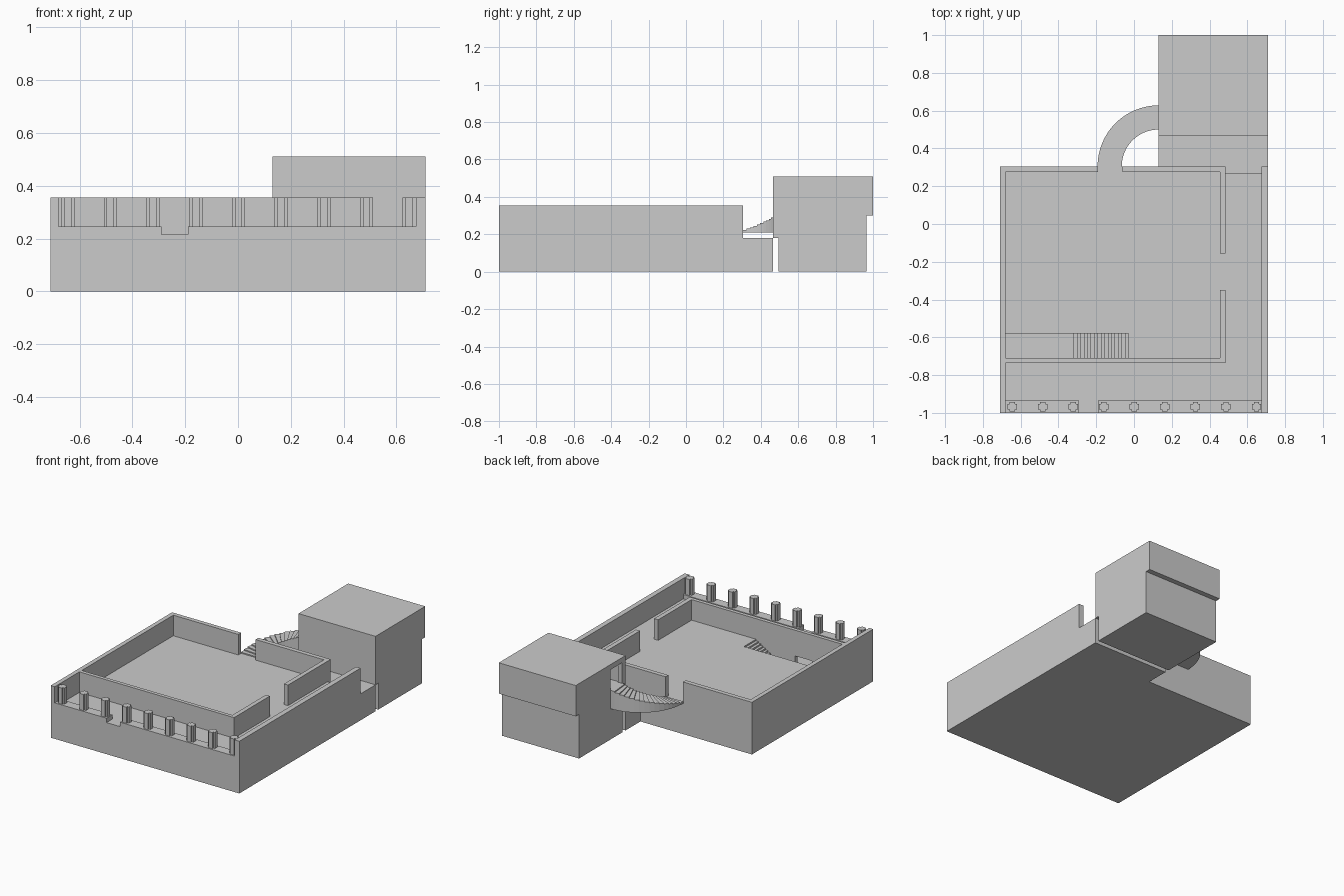
import bpy, bmesh, math

if "Cube" in bpy.data.objects:
    bpy.data.objects.remove(bpy.data.objects["Cube"])

FLOOR, TOP = 0.215, 0.355


def prism(name, pts, depth, axis='z', start=0.0):
    """Extrude a closed outline along z, or a (y, z) outline along x."""
    bm = bmesh.new()
    if axis == 'z':
        co, vec = [(a, b, start) for a, b in pts], (0, 0, depth)
    else:
        co, vec = [(start, a, b) for a, b in pts], (depth, 0, 0)
    face = bm.faces.new([bm.verts.new(c) for c in co])
    ext = bmesh.ops.extrude_face_region(bm, geom=[face])
    verts = [v for v in ext['geom'] if isinstance(v, bmesh.types.BMVert)]
    bmesh.ops.translate(bm, verts=verts, vec=vec)
    bmesh.ops.recalc_face_normals(bm, faces=bm.faces)
    me = bpy.data.meshes.new(name)
    bm.to_mesh(me)
    bm.free()
    ob = bpy.data.objects.new(name, me)
    bpy.context.collection.objects.link(ob)
    return ob


def box(name, x0, x1, y0, y1, z0, z1):
    return prism(name, [(x0, y0), (x1, y0), (x1, y1), (x0, y1)], z1 - z0, start=z0)


def cut(target, *dims):
    cutter = box(target.name + "_cutter", *dims)
    cutter.hide_render = True
    cutter.hide_viewport = True
    cutter.display_type = 'WIRE'
    mod = target.modifiers.new("cut", 'BOOLEAN')
    mod.operation, mod.solver, mod.object = 'DIFFERENCE', 'EXACT', cutter


# Lower storey with stairwell, basement front room and its doorway
base = box("lower_storey", -0.71, 0.71, -1, 0.305, 0, FLOOR)
cut(base, -0.68, -0.03, -0.71, -0.58, 0.035, 0.3)
cut(base, -0.68, 0.675, -0.97, -0.735, 0.035, 0.18)
cut(base, -0.45, -0.325, -0.75, -0.70, 0.035, 0.18)
cut(base, 0.485, 0.675, 0.27, 0.35, 0.18, 0.3)
box("rear_platform", 0.13, 0.71, 0.305, 0.465, 0, 0.18)

# Outer walls
box("left_wall", -0.71, -0.68, -1, 0.305, FLOOR, TOP)
box("right_wall", 0.675, 0.71, -1, 0.305, FLOOR, TOP)
box("back_wall_left", -0.68, -0.19, 0.275, 0.305, FLOOR, TOP)
box("back_wall_right", -0.06, 0.455, 0.275, 0.305, FLOOR, TOP)

# Inner walls with the side gap
box("inner_front_wall", -0.68, 0.455, -0.735, -0.71, FLOOR, TOP)
box("inner_side_wall_front", 0.455, 0.485, -0.735, -0.35, FLOOR, TOP)
box("inner_side_wall_back", 0.455, 0.485, -0.155, 0.305, FLOOR, TOP)

# Front parapet and cross-shaped columns
box("parapet_left", -0.68, -0.29, -1, -0.935, FLOOR, 0.245)
box("parapet_right", -0.19, 0.675, -1, -0.935, FLOOR, 0.245)
a, b = 0.025, 0.014
cross = [(a, b), (b, b), (b, a), (-b, a), (-b, b), (-a, b),
         (-a, -b), (-b, -b), (-b, -a), (b, -a), (b, -b), (a, -b)]
for i in range(9):
    cx = -0.645 + i * 0.1617
    prism(f"column_{i + 1}", [(cx + x, -0.967 + y) for x, y in cross],
          TOP - 0.245, start=0.245)

# Stair descending into the basement
n = 16
run, rise = 0.29 / n, (FLOOR - 0.035) / (n + 1)
for i in range(n):
    x1 = -0.03 - i * run
    box(f"basement_step_{i + 1}", x1 - run, x1, -0.71, -0.58,
        0.035, FLOOR - (i + 1) * rise)

# Curved stair up to the rear block, solid with a flat underside
n = 16
rise = (0.335 - FLOOR) / n


def arc(r, t):
    return (0.13 - r * math.cos(t), 0.305 + r * math.sin(t))


for i in range(n):
    t0, t1 = (math.pi / 2 * k / n for k in (i, i + 1))
    prism(f"curved_step_{i + 1}",
          [arc(0.195, t0), arc(0.323, t0), arc(0.323, t1), arc(0.195, t1)],
          FLOOR + (i + 1) * rise - 0.21, start=0.21)

# Rear block with undercut front and overhanging back, hollow upper room and doorway
side = [(0.495, 0), (0.965, 0), (0.965, 0.30), (1.0, 0.30),
        (1.0, 0.51), (0.465, 0.51), (0.465, 0.18), (0.495, 0.18)]
block = prism("rear_block", side, 0.58, axis='x', start=0.13)
cut(block, 0.16, 0.68, 0.495, 0.97, 0.335, 0.475)
cut(block, 0.10, 0.20, 0.503, 0.628, 0.335, 0.475)
